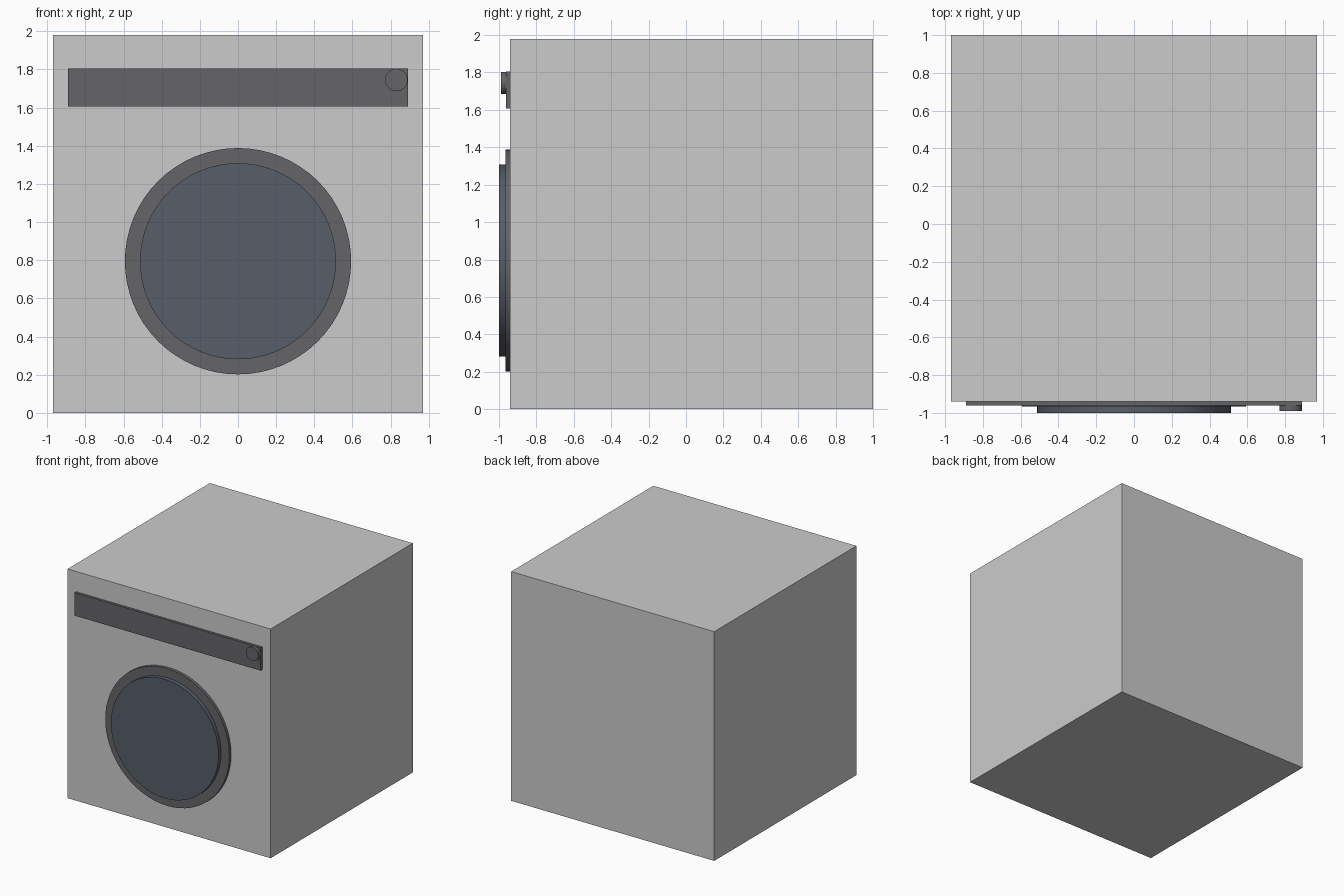
import bpy
from math import pi

if "Cube" in bpy.data.objects:
    bpy.data.objects.remove(bpy.data.objects["Cube"])

FRONT = -0.94  # plane of the cabinet front


def material(name, rgb):
    m = bpy.data.materials.new(name)
    m.diffuse_color = (*rgb, 1)
    m.use_nodes = True
    m.node_tree.nodes["Principled BSDF"].inputs["Base Color"].default_value = m.diffuse_color
    return m


def box(name, x, y, z, mat=None):
    bpy.ops.mesh.primitive_cube_add(
        size=1, location=[(a + b) / 2 for a, b in (x, y, z)])
    ob = bpy.context.object
    ob.name = name
    ob.scale = [b - a for a, b in (x, y, z)]
    bpy.ops.object.transform_apply(location=False, rotation=False, scale=True)
    if mat:
        ob.data.materials.append(mat)
    return ob


def disc(name, x, z, radius, y_out, mat, y_in=FRONT + 0.02, sides=64):
    bpy.ops.mesh.primitive_cylinder_add(
        vertices=sides, radius=radius, depth=y_in - y_out,
        location=(x, (y_in + y_out) / 2, z), rotation=(pi / 2, 0, 0))
    ob = bpy.context.object
    ob.name = name
    ob.data.materials.append(mat)
    bpy.ops.object.shade_smooth_by_angle()
    return ob


dark = material("dark_plastic", (0.13, 0.13, 0.14))
tinted = material("tinted_glass", (0.095, 0.11, 0.14))

# Cabinet
box("cabinet", (-0.97, 0.97), (FRONT, 1.0), (0, 1.98))

# Control strip and dial
box("control_panel", (-0.89, 0.89), (-0.962, FRONT + 0.02), (1.607, 1.805), dark)
disc("dial", 0.83, 1.745, 0.059, -0.99, dark)

# Round door: rim and raised window
disc("door_rim", 0, 0.795, 0.593, -0.965, dark)
disc("door_window", 0, 0.795, 0.514, -1.0, tinted)
